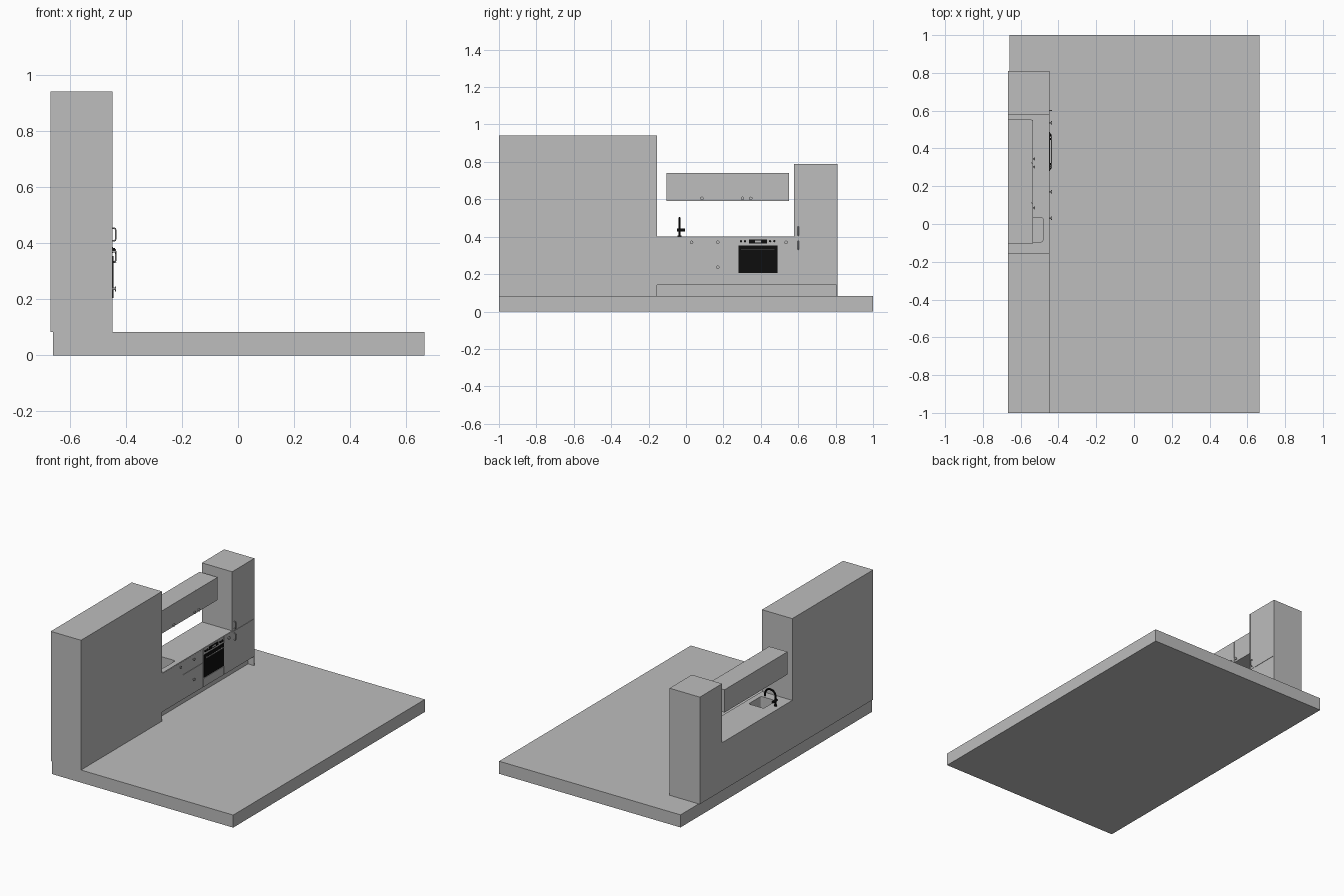
import bpy, bmesh, math
from mathutils import Matrix, Vector

if "Cube" in bpy.data.objects:
    bpy.data.objects.remove(bpy.data.objects["Cube"])


def material(name, v):
    m = bpy.data.materials.new(name)
    m.diffuse_color = (v, v, v, 1)
    m.use_nodes = True
    m.node_tree.nodes["Principled BSDF"].inputs["Base Color"].default_value = m.diffuse_color
    return m


GREY = material("plain_grey", 0.51)
BLACK = material("black", 0.004)


def finish(name, bm, mat):
    me = bpy.data.meshes.new(name)
    bm.to_mesh(me)
    bm.free()
    ob = bpy.data.objects.new(name, me)
    bpy.context.collection.objects.link(ob)
    me.materials.append(mat)
    return ob


def box(name, x, y, z, mat=GREY):
    bm = bmesh.new()
    bmesh.ops.create_cube(bm, size=1)
    for v in bm.verts:
        v.co = Vector([(r[0] + r[1]) / 2 + c * (r[1] - r[0]) for c, r in zip(v.co, (x, y, z))])
    return finish(name, bm, mat)


def activate(ob):
    bpy.ops.object.select_all(action='DESELECT')
    ob.select_set(True)
    bpy.context.view_layer.objects.active = ob


def rod(name, start, end, r, mat=GREY, sides=20):
    a, b = Vector(start), Vector(end)
    d = b - a
    bm = bmesh.new()
    M = Matrix.Translation((a + b) / 2) @ d.to_track_quat('Z', 'Y').to_matrix().to_4x4()
    bmesh.ops.create_cone(bm, cap_ends=True, segments=sides, radius1=r, radius2=r,
                          depth=d.length, matrix=M)
    ob = finish(name, bm, mat)
    activate(ob)
    bpy.ops.object.shade_smooth_by_angle()
    return ob


def tube(name, pts, r, mat=GREY):
    cu = bpy.data.curves.new(name, 'CURVE')
    cu.dimensions = '3D'
    cu.bevel_depth = r
    cu.bevel_resolution = 3
    cu.use_fill_caps = True
    sp = cu.splines.new('POLY')
    sp.points.add(len(pts) - 1)
    for p, co in zip(sp.points, pts):
        p.co = (*co, 1)
    ob = bpy.data.objects.new(name, cu)
    bpy.context.collection.objects.link(ob)
    cu.materials.append(mat)
    activate(ob)
    bpy.ops.object.convert(target='MESH')
    bpy.ops.object.shade_smooth_by_angle()
    return ob


BACK, FRONT, CARCASS = -0.668, -0.447, -0.455
FLOOR, KICK, TOP = 0.083, 0.142, 0.40
GAP = 0.001


def door(name, y, z, x0=CARCASS, x1=FRONT, mat=GREY):
    return box(name, (x0, x1), (y[0] + GAP, y[1] - GAP), (z[0] + GAP, z[1] - GAP), mat)


def knob(name, x, y, z):
    rod(name + "_stem", (x, y, z), (x + 0.008, y, z), 0.004)
    rod(name, (x + 0.008, y, z), (x + 0.012, y, z), 0.009)


# floor and tall wall
box("floor", (-0.66, 0.665), (-1, 1), (0, FLOOR))
box("tall_wall", (BACK, FRONT), (-1, -0.155), (FLOOR, 0.94))

# base cabinet with recessed plinth
box("plinth", (BACK, -0.49), (-0.155, 0.805), (FLOOR, KICK))
base = box("base_cabinet", (BACK, CARCASS), (-0.155, 0.58), (KICK, TOP))
box("worktop_front_edge", (CARCASS, FRONT), (-0.155, 0.58), (TOP - 0.004, TOP))

# sink basin cut into the worktop
cutter = box("sink_cutter", (-0.592, -0.482), (-0.095, 0.035), (TOP - 0.075, TOP + 0.05))
cutter.hide_render = True
bm = bmesh.new()
bm.from_mesh(cutter.data)
upright = [e for e in bm.edges if abs(e.verts[0].co.z - e.verts[1].co.z) > 0.01]
bmesh.ops.bevel(bm, geom=upright, offset=0.012, segments=4, profile=0.5, affect='EDGES')
bm.to_mesh(cutter.data)
bm.free()
mod = base.modifiers.new("sink", 'BOOLEAN')
mod.object = cutter
mod.operation = 'DIFFERENCE'
mod.solver = 'EXACT'
activate(base)
bpy.ops.object.modifier_apply(modifier="sink")
bpy.data.objects.remove(cutter)

# base fronts
dt = TOP - 0.004
door("sink_door", (-0.155, 0.06), (KICK, dt))
door("lower_drawer", (0.06, 0.275), (KICK, 0.305))
door("upper_drawer", (0.06, 0.275), (0.305, dt))
door("oven_drawer", (0.275, 0.49), (KICK, 0.2))
door("narrow_door", (0.49, 0.578), (KICK, dt))
for i, (y, z) in enumerate([(0.03, 0.37), (0.17, 0.37), (0.17, 0.237), (0.535, 0.37)]):
    knob(f"base_knob_{i}", FRONT, y, z)

# oven: panel, black door, handle, display and dials
door("oven_body", (0.275, 0.49), (0.2, dt))
box("oven_door", (FRONT, FRONT + 0.003), (0.28, 0.488), (0.205, 0.354), BLACK)
box("oven_display", (FRONT, FRONT + 0.002), (0.338, 0.432), (0.364, 0.386), BLACK)
box("oven_screen", (FRONT + 0.002, FRONT + 0.003), (0.368, 0.402), (0.370, 0.379))
for i, y in enumerate((0.294, 0.316, 0.450, 0.472)):
    rod(f"oven_dial_{i}", (FRONT, y, 0.376), (FRONT + 0.008, y, 0.376), 0.006, BLACK)
rod("oven_handle", (-0.437, 0.295, 0.332), (-0.437, 0.473, 0.332), 0.0035)
for i, y in enumerate((0.305, 0.463)):
    rod(f"oven_handle_post_{i}", (FRONT, y, 0.332), (-0.437, y, 0.332), 0.003)

# fridge cabinet with end panel down to the floor
box("fridge_cabinet", (BACK, CARCASS), (0.58, 0.805), (KICK, 0.79))
box("fridge_end_panel", (BACK, FRONT), (0.805, 0.81), (FLOOR, 0.79))
box("fridge_side_panel", (BACK, FRONT), (0.577, 0.582), (KICK, 0.79))
door("fridge_lower_door", (0.582, 0.805), (KICK, 0.392))
door("fridge_upper_door", (0.582, 0.805), (0.392, 0.791))
for n, z0, z1 in (("lower", 0.333, 0.376), ("upper", 0.408, 0.453)):
    xo, c = -0.436, 0.006
    tube(f"fridge_{n}_handle",
         [(FRONT, 0.6, z0), (xo - c, 0.6, z0), (xo - c * 0.3, 0.6, z0 + c * 0.3),
          (xo, 0.6, z0 + c), (xo, 0.6, z1 - c), (xo - c * 0.3, 0.6, z1 - c * 0.3),
          (xo - c, 0.6, z1), (FRONT, 0.6, z1)], 0.003)

# wall cabinet with three doors
box("wall_cabinet", (BACK, -0.543), (-0.105, 0.552), (0.59, 0.74))
edges = [-0.105, 0.113, 0.325, 0.552]
for i in range(3):
    door(f"wall_door_{i}", edges[i:i + 2], (0.589, 0.741), -0.543, -0.535)
    knob(f"wall_knob_{i}", -0.535, (0.085, 0.302, 0.346)[i], 0.605)

# black tap
fx, fy, r = -0.63, -0.035, 0.038
arc = [(fx + r - r * math.cos(t), fy, 0.461 + r * math.sin(t))
       for t in [math.pi * k / 14 for k in range(15)]]
tube("tap_spout", [(fx, fy, TOP)] + arc + [(fx + 2 * r, fy, 0.445)], 0.006, BLACK)
rod("tap_base", (fx, fy, TOP), (fx, fy, TOP + 0.006), 0.010, BLACK)
rod("tap_lever", (fx, fy - 0.012, 0.435), (fx, fy + 0.03, 0.435), 0.008, BLACK)
